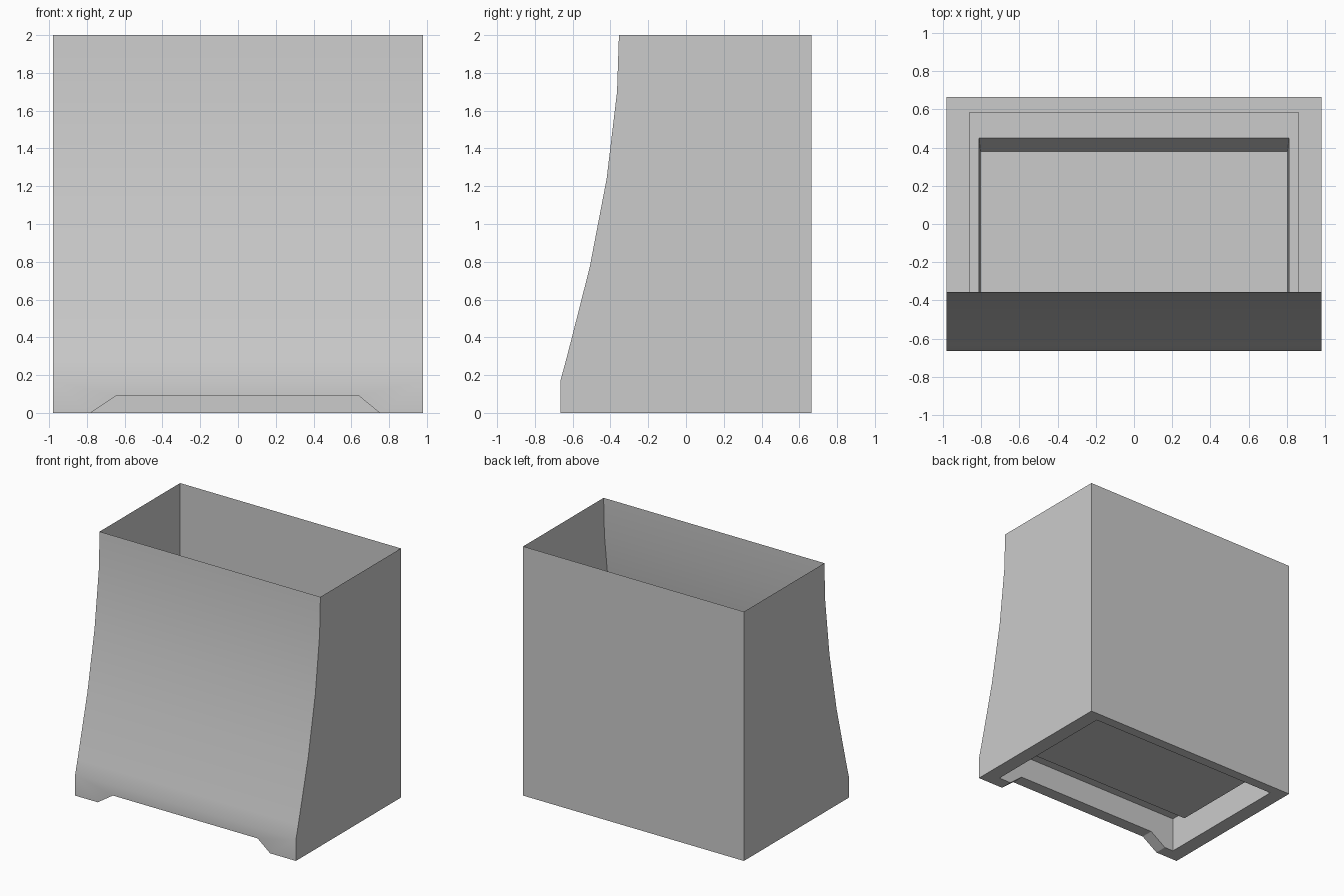
import bpy, bmesh, math

if "Cube" in bpy.data.objects:
    bpy.data.objects.remove(bpy.data.objects["Cube"])

W = 0.98                 # half width of the shell
YF, YB = -0.665, 0.665   # front and back of the foot
RX, RF, RB = 0.86, -0.565, 0.585   # underside recess
RZ, SZ = 0.28, 0.174     # recess ceiling, sunken tray height
NOTCH = [(-0.78, 0), (-0.645, 0.09), (0.64, 0.09), (0.75, 0)]
PROFILE = [(YF, 0.17), (-0.635, 0.28), (-0.604, 0.4), (-0.51, 0.77),
           (-0.42, 1.24), (-0.365, 1.7), (-0.355, 2.0)]


def build(name, polys):
    bm = bmesh.new()
    for poly in polys:
        bm.faces.new([bm.verts.new(p) for p in poly])
    bmesh.ops.remove_doubles(bm, verts=bm.verts, dist=0.0005)
    bmesh.ops.recalc_face_normals(bm, faces=bm.faces)
    me = bpy.data.meshes.new(name)
    bm.to_mesh(me)
    bm.free()
    ob = bpy.data.objects.new(name, me)
    bpy.context.collection.objects.link(ob)
    bpy.ops.object.select_all(action='DESELECT')
    ob.select_set(True)
    bpy.context.view_layer.objects.active = ob
    bpy.ops.object.shade_smooth_by_angle(angle=math.radians(30))
    return ob


def rect(x, y0, y1, z):
    return [(-x, y0, z), (x, y0, z), (x, y1, z), (-x, y1, z)]


def bridge(a, b, closed=True):
    n = len(a)
    return [[a[i], a[(i + 1) % n], b[(i + 1) % n], b[i]]
            for i in range(n if closed else n - 1)]


def notched_wall(x, y, top):
    outline = [(-x, 0)] + NOTCH + [(x, 0), (x, top), (-x, top)]
    return [(px, y, pz) for px, pz in outline]


# Thin outer shell, open at the top, with a curved front
shell = []
for s in (-W, W):
    shell.append([(s, YF, 0)] + [(s, y, z) for y, z in PROFILE]
                 + [(s, YB, 2), (s, YB, 0)])
shell += bridge([(-W, y, z) for y, z in PROFILE],
                [(W, y, z) for y, z in PROFILE], closed=False)
shell.append([(-W, YB, 0), (W, YB, 0), (W, YB, 2), (-W, YB, 2)])
shell.append(notched_wall(W, YF, 0.17))

# Bottom rim, with the front part split by the notch
shell.append([(-W, RB, 0), (W, RB, 0), (W, YB, 0), (-W, YB, 0)])
for s, nx in ((-1, NOTCH[0][0]), (1, NOTCH[-1][0])):
    shell.append([(s * W, YF, 0), (nx, YF, 0), (nx, RF, 0), (s * RX, RF, 0),
                  (s * RX, RB, 0), (s * W, RB, 0)])
shell += bridge([(x, YF, z) for x, z in NOTCH],
                [(x, RF, z) for x, z in NOTCH], closed=False)

# Recess walls
low, high = rect(RX, RF, RB, 0), rect(RX, RF, RB, RZ)
shell += bridge(low, high)[1:]
shell.append(notched_wall(RX, RF, RZ))
build("outer_shell", shell)

# Recess ceiling with a sunken tray
lip, floor = rect(0.81, -0.43, 0.45, RZ), rect(0.803, -0.36, 0.38, SZ)
build("sunken_tray", bridge(high, lip) + bridge(lip, floor) + [floor])
